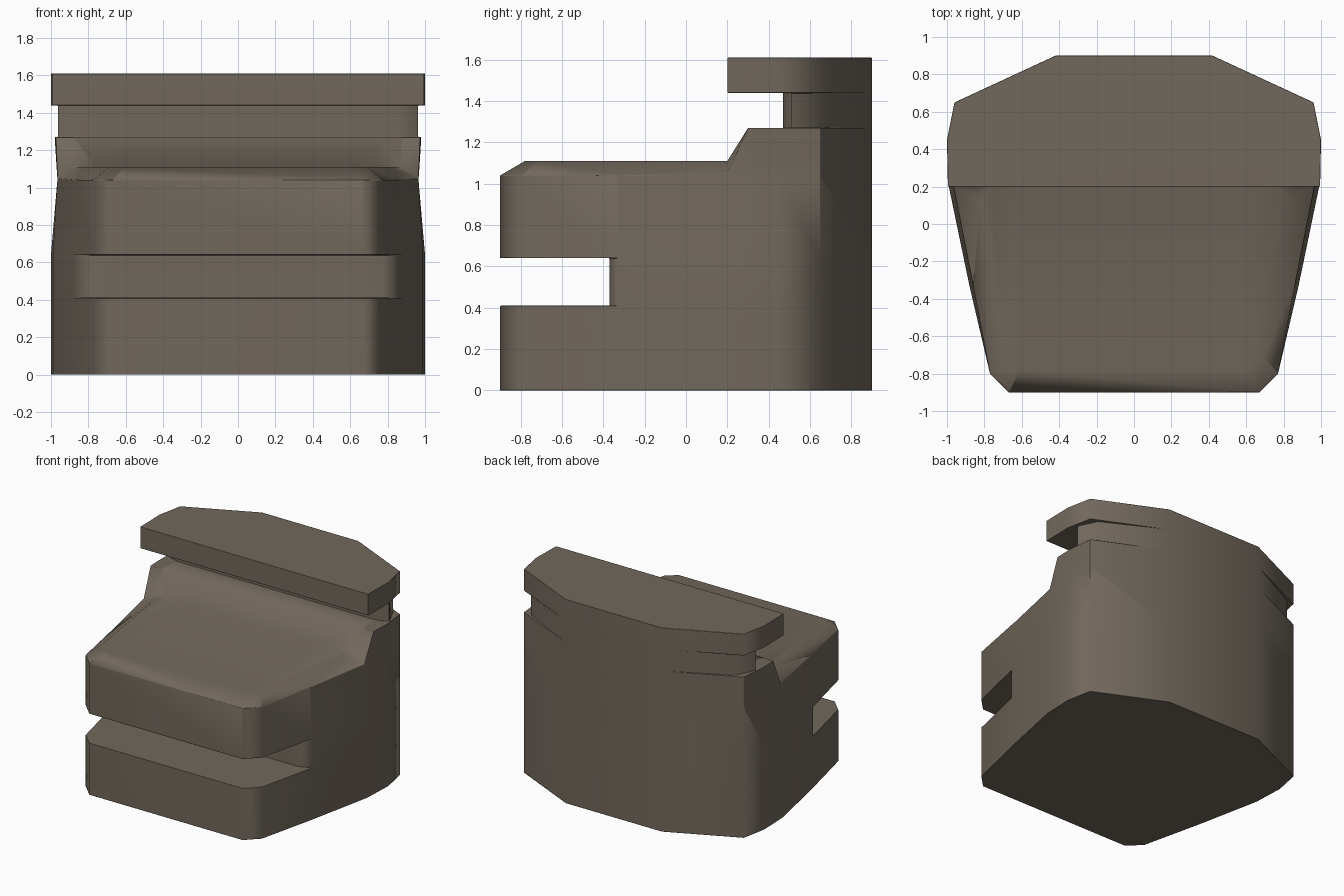
import bpy, bmesh

cube = bpy.data.objects.get("Cube")
if cube:
    bpy.data.objects.remove(cube)

# Right half of the plan outline, front to back
PLAN = {
    "front": (0.67, -0.9), "front_corner": (0.77, -0.8), "slot_end": (0.88, -0.33),
    "side": (0.99, 0.2), "widest": (1.0, 0.45),
    "rear_corner": (0.96, 0.65), "rear": (0.42, 0.9),
}
bm = bmesh.new()


def ring(z, **changes):
    """Add one closed outline at height z, with some of its points moved."""
    points = [{**PLAN, **changes}[name] for name in PLAN]
    points = [(p[0], p[1], p[2] if len(p) > 2 else z) for p in points]
    mirrored = [(-x, y, h) for x, y, h in reversed(points)]
    return [bm.verts.new(p) for p in points + mirrored]


# Shared outlines: slot wall, shoulder, ramp, neck and overhanging cap
slot = dict(front=(0.67, -0.37), front_corner=(0.78, -0.37))
dip = (0.965, 0.2, 1.05)
waist = dict(slot_end=(0.86, -0.33), side=dip, widest=(0.965, 0.45))
shoulder = dict(front=(0.61, -0.78), front_corner=(0.69, -0.71),
                slot_end=(0.82, 0.14), side=dip, widest=(0.97, 0.45))
ramp_foot = dict(front=(0.62, 0.2), front_corner=(0.76, 0.2),
                 slot_end=(0.87, 0.2), side=dip, widest=(0.97, 0.45))
ramp_top = dict(front=(0.62, 0.3), front_corner=(0.76, 0.3),
                slot_end=(0.88, 0.3), side=(0.975, 0.3), widest=(0.98, 0.45))
neck = dict(front=(0.62, 0.47), front_corner=(0.76, 0.47), slot_end=(0.86, 0.47),
            side=(0.92, 0.485), widest=(0.965, 0.51), rear_corner=(0.89, 0.66))
cap = dict(front=(0.62, 0.2), front_corner=(0.76, 0.2),
           slot_end=(0.88, 0.2), side=(0.995, 0.2))

# Skin the outlines from the floor to the top
rings = [
    ring(0), ring(0.41), ring(0.41, **slot), ring(0.64, **slot), ring(0.64),
    ring(1.04, **waist), ring(1.11, **shoulder), ring(1.11, **ramp_foot),
    ring(1.27, **ramp_top), ring(1.27, **neck), ring(1.44, **neck),
    ring(1.44, **cap), ring(1.61, **cap),
]
for low, high in zip(rings, rings[1:]):
    for i in range(len(low)):
        j = (i + 1) % len(low)
        bm.faces.new((low[i], low[j], high[j], high[i]))
bm.faces.new(rings[0][::-1])
bm.faces.new(rings[-1])
bmesh.ops.remove_doubles(bm, verts=bm.verts, dist=0.001)
bmesh.ops.dissolve_degenerate(bm, edges=bm.edges, dist=0.001)
bmesh.ops.recalc_face_normals(bm, faces=bm.faces)

mesh = bpy.data.meshes.new("notched_block")
bm.to_mesh(mesh)
bm.free()
block = bpy.data.objects.new("notched_block", mesh)
bpy.context.collection.objects.link(block)

# Warm grey stone colour
stone = bpy.data.materials.new("warm_grey")
stone.use_nodes = True
colour = (0.165, 0.138, 0.108, 1)
stone.diffuse_color = colour
stone.node_tree.nodes["Principled BSDF"].inputs["Base Color"].default_value = colour
mesh.materials.append(stone)

# Softly rounded edges
mesh.shade_smooth()
bevel = block.modifiers.new("soft_edges", "BEVEL")
bevel.width = 0.016
bevel.segments = 2
bevel.limit_method = "ANGLE"
bevel.angle_limit = 1.05
block.modifiers.new("clean_shading", "WEIGHTED_NORMAL")
